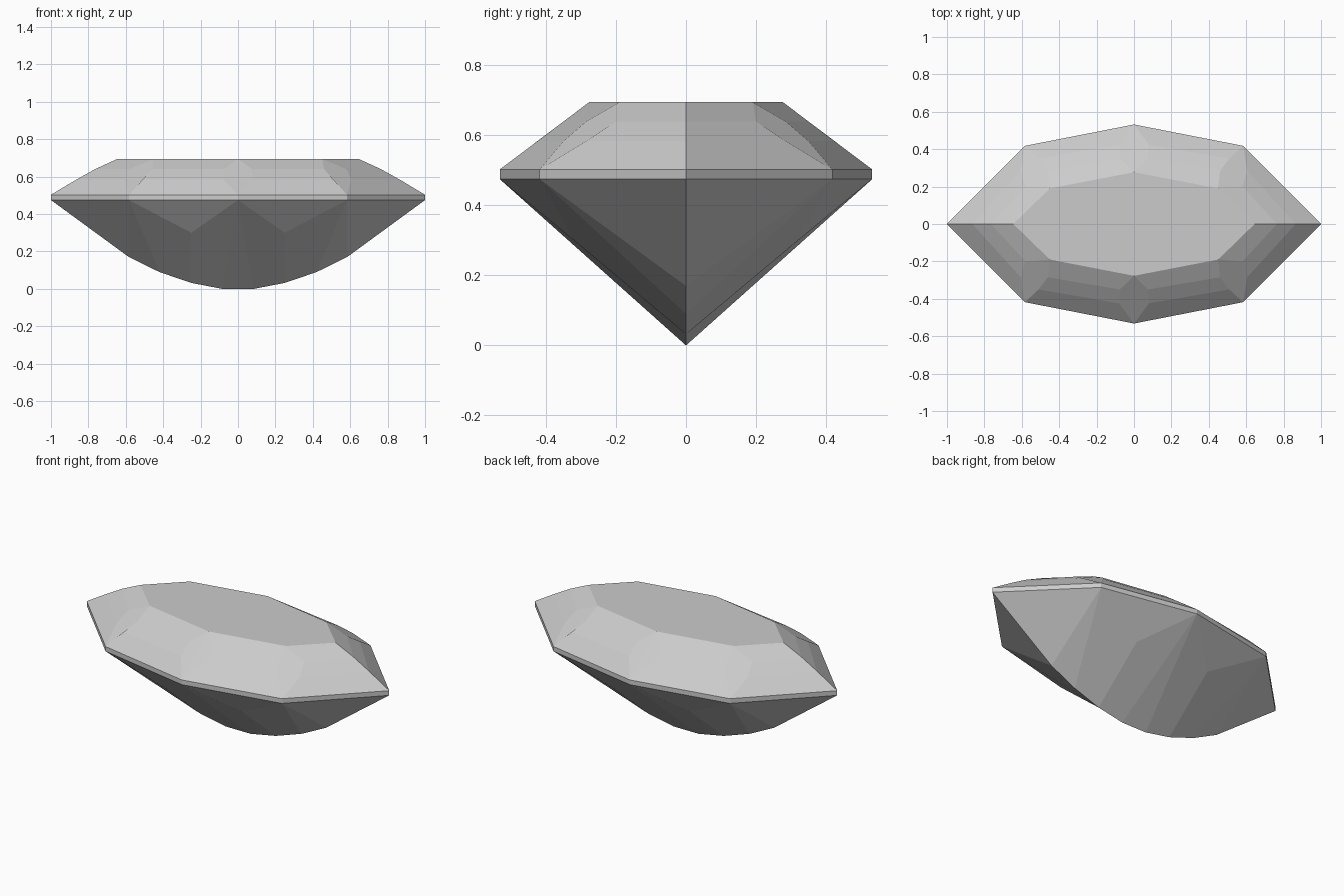
import bpy, bmesh, math
from mathutils import Vector

cube = bpy.data.objects.get("Cube")
if cube:
    bpy.data.objects.remove(cube, do_unlink=True)

GREY = (0.6, 0.6, 0.6, 1)
stone = bpy.data.materials.new("pale grey stone")
stone.use_nodes = True
stone.diffuse_color = GREY
stone.node_tree.nodes["Principled BSDF"].inputs["Base Color"].default_value = GREY

# Height levels
TOP, STEP1, STEP2, RIM, BASE = 0.695, 0.64, 0.584, 0.503, 0.475
CORE = Vector((0, 0, 0.45))

# Outlines for one quarter: middle, shoulder and tip
outline = [(0, 0.532), (0.583, 0.418), (1, 0)]
table = [(0, 0.277), (0.45, 0.19), (0.645, 0)]


def at(points, z):
    return [(x, y, z) for x, y in points]


def build(name, facets):
    """Repeat the quarter facets in all four quadrants and join them."""
    bm = bmesh.new()
    for sx in (1, -1):
        for sy in (1, -1):
            for facet in facets:
                bm.faces.new([bm.verts.new((x * sx, y * sy, z)) for x, y, z in facet])
    bmesh.ops.remove_doubles(bm, verts=bm.verts[:], dist=0.0005)
    bmesh.ops.dissolve_limit(bm, angle_limit=math.radians(0.5),
                             verts=bm.verts[:], edges=bm.edges[:])
    # The stone is convex, so every facet faces away from its core
    for face in bm.faces:
        face.normal_update()
        if face.normal.dot(face.calc_center_median() - CORE) < 0:
            face.normal_flip()
    mesh = bpy.data.meshes.new(name)
    bm.to_mesh(mesh)
    bm.free()
    mesh.materials.append(stone)
    obj = bpy.data.objects.new(name, mesh)
    bpy.context.collection.objects.link(obj)
    return obj


# Crown: flat table, three stepped bands and bezel facets at the corners
t0, t1, t2 = at(table, TOP)
g0, g1, g2 = at(outline, RIM)
a1, b1, c1, r1 = at([(0.075, 0.35), (0.46, 0.285), (0.58, 0.2), (0.765, 0)], STEP1)
a2, b2, c2, r2 = at([(0.08, 0.424), (0.51, 0.35), (0.605, 0.285), (0.865, 0)], STEP2)
build("crown", [
    [(0, 0, TOP), t2, t1, t0],
    [t0, a1, a2, g0],
    [t0, t1, b1, a1], [a1, b1, b2, a2], [a2, b2, g1, g0],
    [t1, c1, c2, g1, b2, b1],
    [t1, t2, r1, c1], [c1, r1, r2, c2], [c2, r2, g2, g1],
])

# Girdle: thin upright band
p0, p1, p2 = at(outline, BASE)
build("girdle", [[g0, g1, p1, p0], [g1, g2, p2, p1]])

# Pavilion: facets running down to a curved keel
k0, k1, k2, k3, k4 = [(x, 0, z) for x, z in
                      [(0, 0), (0.083, 0), (0.25, 0.032), (0.42, 0.09), (0.583, 0.17)]]
notch = (0.25, 0.32, 0.3)
build("pavilion", [
    [p0, k0, k1],
    [p0, k1, k2, notch],
    [p0, notch, p1],
    [p1, notch, k2, k3],
    [p1, k3, k4],
    [p1, k4, p2],
])
